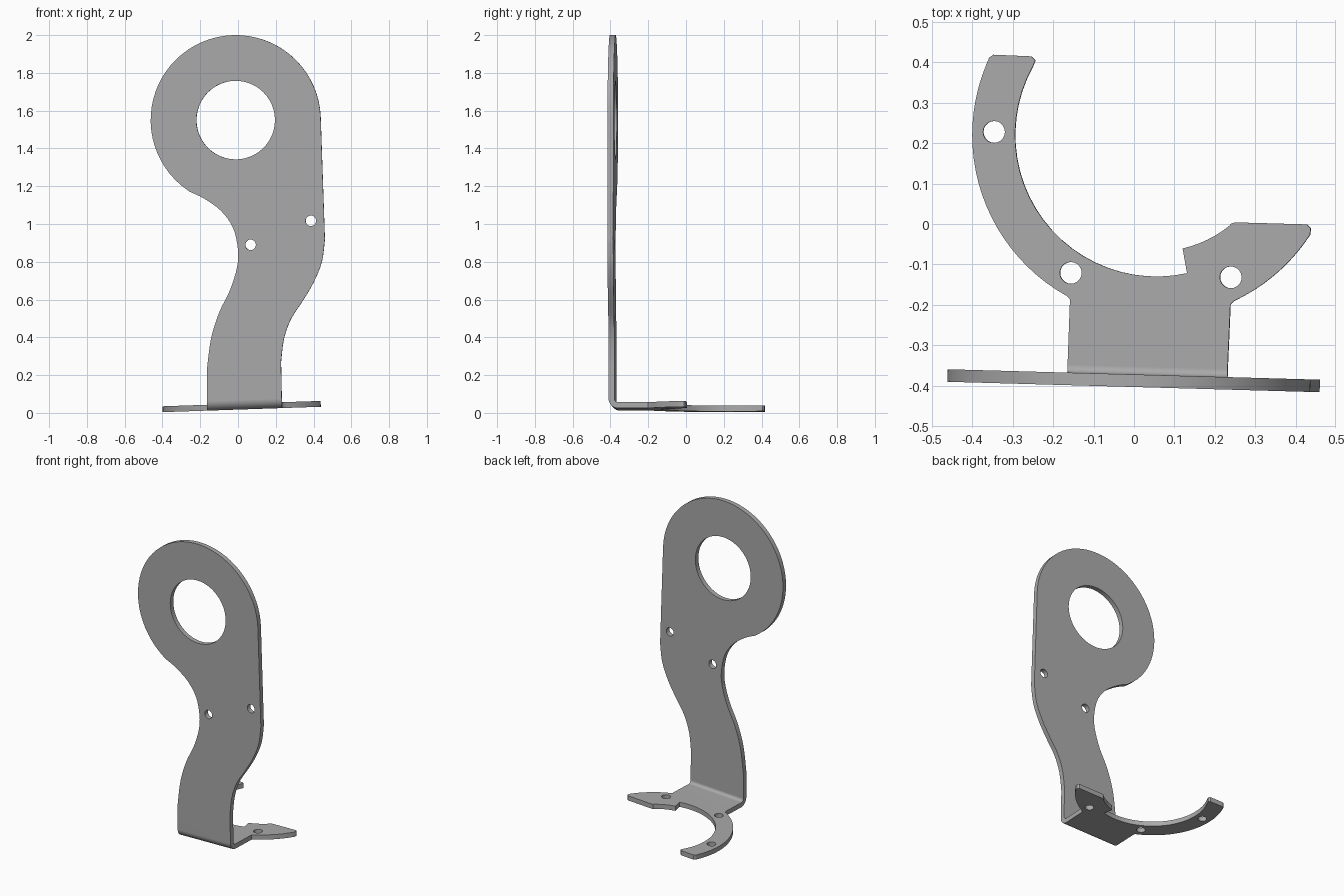
import bpy, bmesh, math
from mathutils import Vector

cube = bpy.data.objects.get("Cube")
if cube:
    bpy.data.objects.remove(cube, do_unlink=True)

THICK = 0.031
BEND = 0.035                 # mid-sheet bend radius
XL, XR = -0.164, 0.232       # width of the folded strip


def plate_y(x):
    return -0.388 - 0.028 * x


def base_z(x):
    return 0.033 + 0.034 * x


def arc(centre, radius, start, end, steps):
    angles = [math.radians(start + (end - start) * i / steps) for i in range(steps + 1)]
    return [(centre[0] + radius * math.cos(a), centre[1] + radius * math.sin(a)) for a in angles]


def ring(centre, radius, steps):
    return arc(centre, radius, 0, 360, steps)[:-1]


def smooth_path(points, steps=4):
    """Smooth curve through the given points."""
    p = [Vector(q) for q in [points[0]] + points + [points[-1]]]
    out = []
    for a, b, c, d in zip(p, p[1:], p[2:], p[3:]):
        for i in range(steps):
            t = i / steps
            v = 0.5 * (2 * b + (c - a) * t + (2 * a - 5 * b + 4 * c - d) * t**2
                       + (3 * b - a - 3 * c + d) * t**3)
            out.append((v.x, v.y))
    return out + [points[-1]]


def fill_sheet(bm, loops, place):
    """Fill an outline with holes, then move it to its place in space."""
    verts, edges = [], []
    for loop in loops:
        vs = [bm.verts.new((u, v, 0)) for u, v in loop]
        verts += vs
        edges += [bm.edges.new((vs[i - 1], vs[i])) for i in range(len(vs))]
    bmesh.ops.triangle_fill(bm, edges=edges, use_beauty=True, normal=(0, 0, 1))
    for v in verts:
        v.co = place(v.co.x, v.co.y)


bm = bmesh.new()

# Upright plate: round head, curved neck, straight foot
right_side = smooth_path([(0.228, 0.27), (0.243, 0.39), (0.28, 0.495), (0.344, 0.595),
                          (0.40, 0.69), (0.444, 0.80), (0.46, 0.92)])
left_side = smooth_path([(-0.254, 1.17), (-0.18, 1.135), (-0.09, 1.07), (-0.026, 0.98),
                         (0.0, 0.865), (-0.005, 0.77), (-0.042, 0.65), (-0.10, 0.53),
                         (-0.143, 0.39), (-0.164, 0.23)])
head = (-0.012, 1.55)
upright = ([(XL, base_z(XL) + BEND), (XR, base_z(XR) + BEND)] + right_side
           + arc(head, 0.45, 2, 235, 44) + left_side)
upright_holes = [ring(head, 0.208, 48), ring((0.067, 0.89), 0.028, 20),
                 ring((0.386, 1.017), 0.028, 20)]
fill_sheet(bm, [upright] + upright_holes, lambda u, v: (u, plate_y(u), v))

# Foot flange: hooked arm on one side, short pointed arm on the other
hub = (0.056, 0.22)
flange = ([(XR, plate_y(XR) + BEND), (0.239, -0.20), (0.246, -0.192)]
          + arc(hub, 0.453, -63, -33, 10)
          + [(0.438, -0.011), (0.428, -0.001), (0.251, 0.004), (0.241, 0.001)]
          + arc(hub, 0.288, -51, -77, 6)
          + arc(hub, 0.35, -77.5, -209, 24)
          + [(-0.244, 0.405), (-0.254, 0.415), (-0.348, 0.419), (-0.358, 0.412)]
          + arc(hub, 0.456, 157, 241, 22)
          + [(-0.158, -0.187), (XL, plate_y(XL) + BEND)])
flange_holes = [ring(c, 0.027, 20) for c in [(-0.346, 0.228), (-0.156, -0.121), (0.24, -0.132)]]
fill_sheet(bm, [flange] + flange_holes, lambda u, v: (u, v, base_z(u)))

# Rounded fold joining the two
rows = []
for i in range(9):
    t = math.pi / 2 * i / 8
    rows.append([bm.verts.new((x, plate_y(x) + BEND * (1 - math.cos(t)),
                               base_z(x) + BEND * (1 - math.sin(t)))) for x in (XL, XR)])
for a, b in zip(rows, rows[1:]):
    bm.faces.new((a[0], a[1], b[1], b[0]))
bmesh.ops.remove_doubles(bm, verts=bm.verts, dist=0.0005)
bmesh.ops.recalc_face_normals(bm, faces=bm.faces)

mesh = bpy.data.meshes.new("bracket")
bm.to_mesh(mesh)
bm.free()
bracket = bpy.data.objects.new("bracket", mesh)
bpy.context.collection.objects.link(bracket)

# Bare metal colour
metal = bpy.data.materials.new("grey_metal")
metal.use_nodes = True
metal.diffuse_color = (0.4, 0.4, 0.4, 1)
metal.node_tree.nodes["Principled BSDF"].inputs["Base Color"].default_value = (0.4, 0.4, 0.4, 1)
mesh.materials.append(metal)

# Sheet thickness and shading
solid = bracket.modifiers.new("thickness", 'SOLIDIFY')
solid.thickness = THICK
solid.offset = 0
solid.use_even_offset = True
bpy.ops.object.select_all(action='DESELECT')
bracket.select_set(True)
bpy.context.view_layer.objects.active = bracket
bpy.ops.object.modifier_apply(modifier="thickness")
bpy.ops.object.shade_smooth_by_angle(angle=math.radians(30))
normals = bracket.modifiers.new("flat_faces", 'WEIGHTED_NORMAL')
normals.keep_sharp = True
